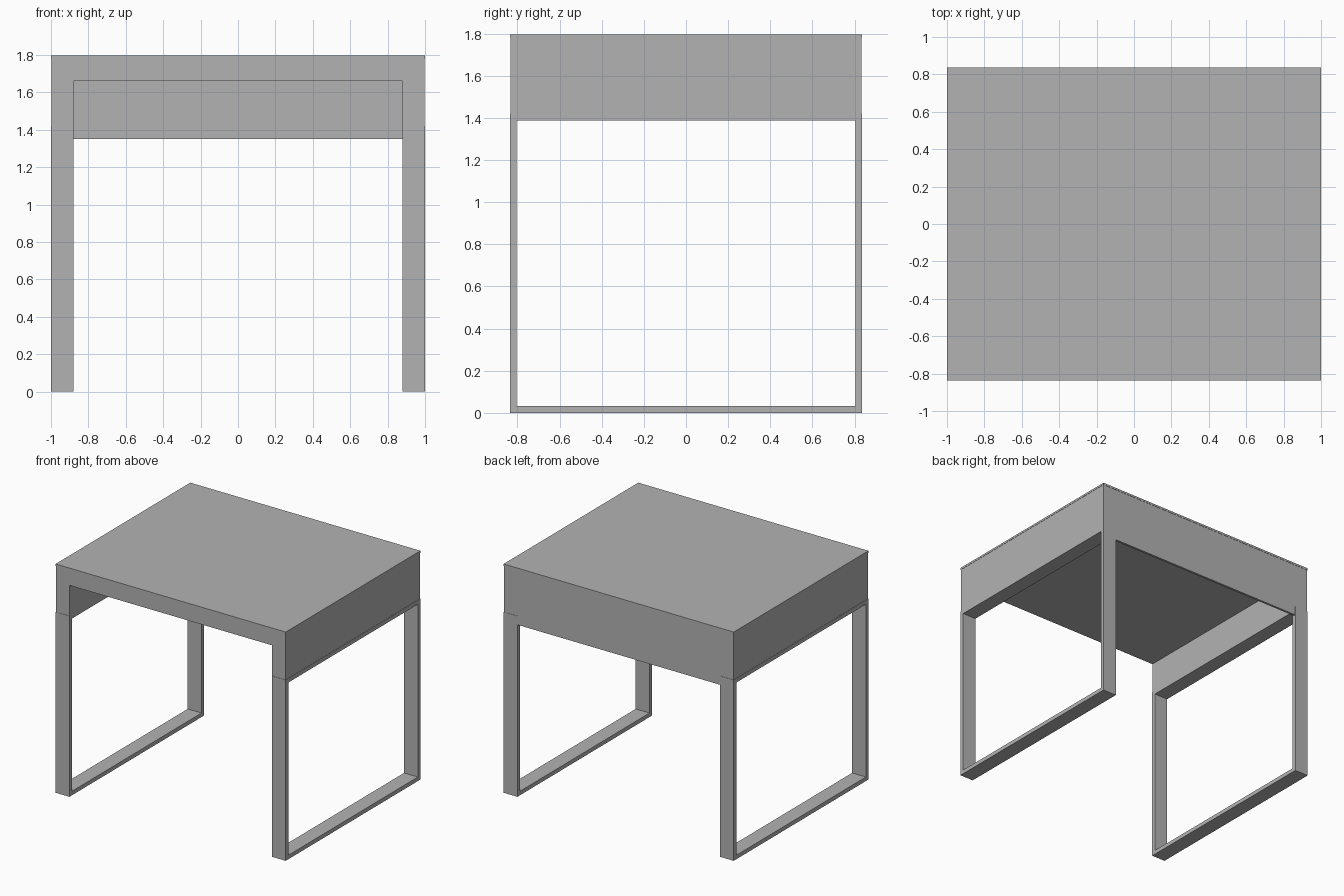
import bpy

cube = bpy.data.objects.get("Cube")
if cube:
    bpy.data.objects.remove(cube, do_unlink=True)

# Single grey finish
grey = bpy.data.materials.new("plain grey")
grey.use_nodes = True
colour = (0.45, 0.45, 0.45, 1)
grey.diffuse_color = colour
grey.node_tree.nodes["Principled BSDF"].inputs["Base Color"].default_value = colour

X, Y, TOP = 1.0, 0.836, 1.797     # overall half sizes and height
WIDTH, BAR = 0.12, 0.032          # leg frame width and bar thickness
SEAM = 1.42                       # joint between leg frame and side box
LIP = 0.002                       # tiny overhang of the top
INNER = X - WIDTH


def prism(name, points, axis, lo, hi, hole=None):
    """Extrude a closed outline, optionally with a matching inner outline."""
    def place(p, d):
        return (d, *p) if axis == "x" else (p[0], d, p[1])

    n = len(points)
    rings = [[place(p, d) for p in ring] for ring in ([points, hole] if hole else [points])
             for d in (lo, hi)]
    verts = [v for ring in rings for v in ring]
    faces = []
    for i in range(n):
        j = (i + 1) % n
        faces.append((i, j, n + j, n + i))
        if hole:
            a, b = 2 * n, 3 * n
            faces += [(a + j, a + i, b + i, b + j),
                      (j, i, a + i, a + j),
                      (n + i, n + j, b + j, b + i)]
    if not hole:
        faces += [tuple(reversed(range(n))), tuple(range(n, 2 * n))]
    if axis == "y":
        faces = [tuple(reversed(f)) for f in faces]
    mesh = bpy.data.meshes.new(name)
    mesh.from_pydata(verts, [], faces)
    mesh.materials.append(grey)
    obj = bpy.data.objects.new(name, mesh)
    bpy.context.collection.objects.link(obj)
    return obj


def rect(a0, a1, z0, z1):
    return [(a0, z0), (a1, z0), (a1, z1), (a0, z1)]


# Thin top board
slab = TOP - 0.016
prism("top_board", rect(-X, X, slab, TOP), "y", -Y, Y)

# Body: shallow centre with deeper side boxes, one continuous arch profile
outer = X - LIP
arch = [(-outer, SEAM), (-INNER, SEAM), (-INNER, 1.66), (INNER, 1.66),
        (INNER, SEAM), (outer, SEAM), (outer, slab), (-outer, slab)]
prism("body", arch, "y", -Y + LIP, Y - LIP)

# Back panel hanging between the back legs
prism("back_panel", rect(-INNER, INNER, 1.35, 1.66), "y", Y - 0.02, Y - LIP)

# Rectangular loop leg frames, one on each side
for side, lo, hi in (("left", INNER, X), ("right", -X, -INNER)):
    prism(side + "_leg_frame", rect(-Y, Y, 0, SEAM), "x", lo, hi,
          rect(-Y + BAR, Y - BAR, BAR, SEAM - BAR))
